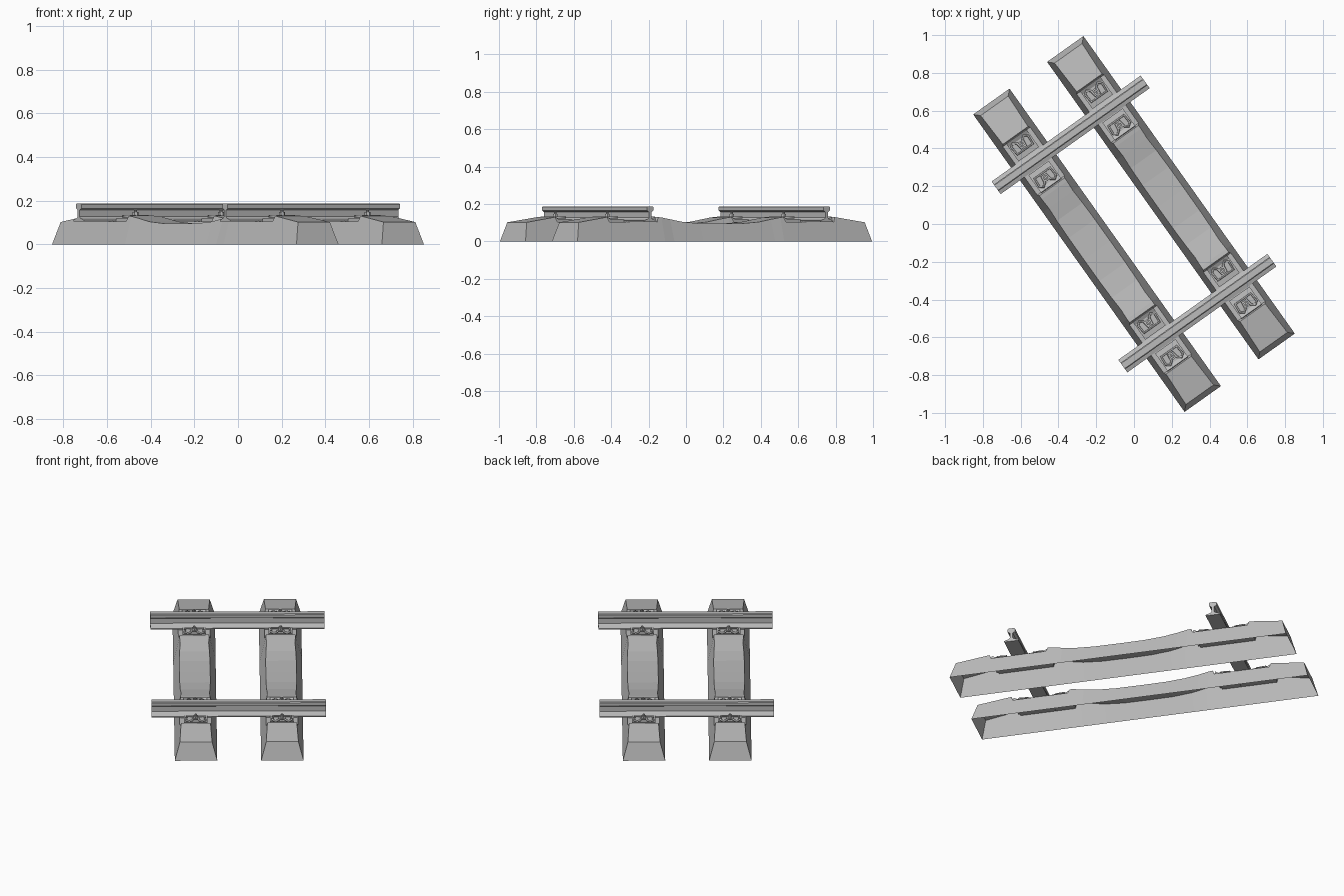
import bpy, bmesh, math
from mathutils import Matrix, Vector

cube = bpy.data.objects.get("Cube")
if cube:
    bpy.data.objects.remove(cube, do_unlink=True)

grey = bpy.data.materials.new("weathered_grey")
grey.use_nodes = True
grey.diffuse_color = (0.5, 0.5, 0.5, 1)
grey.node_tree.nodes["Principled BSDF"].inputs["Base Color"].default_value = (0.5, 0.5, 0.5, 1)

# The track is laid diagonally: local x runs along the rails, local y along the sleepers
TURN = Matrix.Rotation(math.radians(35.4), 4, 'Z')
SLEEPER_X, RAIL_Y = 0.24, 0.579


def finish(name, data, place):
    obj = bpy.data.objects.new(name, data)
    data.materials.append(grey)
    obj.matrix_world = TURN @ place
    bpy.context.collection.objects.link(obj)
    return obj


def mesh_from(bm, name):
    bmesh.ops.recalc_face_normals(bm, faces=bm.faces)
    mesh = bpy.data.meshes.new(name)
    bm.to_mesh(mesh)
    bm.free()
    return mesh


def extrude_x(name, profile, half):
    """Closed y-z profile swept along x."""
    bm = bmesh.new()
    rings = [[bm.verts.new((x, y, z)) for y, z in profile] for x in (-half, half)]
    n = len(profile)
    for i in range(n):
        j = (i + 1) % n
        bm.faces.new((rings[0][i], rings[0][j], rings[1][j], rings[1][i]))
    for ring in rings:
        bm.faces.new(ring)
    return mesh_from(bm, name)


def sleeper_mesh():
    """Tapered shell, open underneath, with a notch under each rail."""
    half = [(0, .095), (.14, .096), (.25, .104), (.33, .118), (.39, .128), (.412, .13),
            (.422, .104), (.736, .104), (.746, .13), (.938, .102)]
    stations = [(-v, z) for v, z in reversed(half[1:])] + half
    last = len(stations) - 1
    bm = bmesh.new()
    rows = []
    for i, (v, z) in enumerate(stations):
        foot = math.copysign(.966, v) if i in (0, last) else v
        top = .118 - .28 * z - (.006 if abs(v) < .35 else 0)
        rows.append([bm.verts.new(p) for p in
                     ((-.118, foot, 0), (-top, v, z), (top, v, z), (.118, foot, 0))])
    for a, b in zip(rows, rows[1:]):
        for k in range(3):
            bm.faces.new((a[k], a[k + 1], b[k + 1], b[k]))
    bm.faces.new(rows[0])
    bm.faces.new(rows[-1])
    mesh = mesh_from(bm, "sleeper")
    # An open shell: make sure the top faces upward
    if sum(p.normal.z * p.area for p in mesh.polygons) < 0:
        mesh.flip_normals()
    return mesh


def bolt_mesh():
    """Washer, hexagonal nut and threaded tip."""
    bm = bmesh.new()
    for sides, radius, low, high in ((12, .02, .128, .133), (6, .014, .133, .147), (8, .007, .147, .156)):
        bmesh.ops.create_cone(bm, cap_ends=True, segments=sides, radius1=radius, radius2=radius,
                              depth=high - low, matrix=Matrix.Translation((0, 0, (low + high) / 2)))
    return mesh_from(bm, "bolt")


def spring_curve():
    """Bent spring clip whose two loops press on the rail foot."""
    path = [(-.012, .02), (-.018, -.02), (-.036, -.034), (-.054, -.02), (-.05, .03)]
    path += [(-x, y) for x, y in reversed(path)]
    curve = bpy.data.curves.new("spring_clip", 'CURVE')
    curve.dimensions = '3D'
    curve.bevel_depth = .006
    curve.bevel_resolution = 1
    curve.use_fill_caps = True
    spline = curve.splines.new('POLY')
    spline.points.add(len(path) - 1)
    for point, (x, y) in zip(spline.points, path):
        point.co = (x, y, .128, 1)
    return curve


# Rail: wide foot, thin web, chamfered head
side = [(.041, .105), (.041, .111), (.014, .12), (.008, .127), (.008, .157),
        (.021, .165), (.021, .183), (.016, .187)]
rail_mesh = extrude_x("rail", side + [(-y, z) for y, z in reversed(side)], .484)
# Guide plate: wedge between the rail foot and the notch shoulder
plate_mesh = extrude_x("guide_plate", [(-.063, .1), (-.063, .117), (-.03, .121), (.03, .121),
                                       (.05, .132), (.056, .1)], .066)
# Rail pad under each foot
pad_mesh = extrude_x("rail_pad", [(-.045, .102), (-.045, .107), (.045, .107), (.045, .102)], .085)
sleeper, bolt, spring = sleeper_mesh(), bolt_mesh(), spring_curve()

for sx, side_name in ((-1, "right"), (1, "left")):
    finish(f"{side_name}_sleeper", sleeper, Matrix.Translation((sx * SLEEPER_X, 0, 0)))

for sy, end_name in ((-1, "front"), (1, "back")):
    finish(f"{end_name}_rail", rail_mesh, Matrix.Translation((0, sy * RAIL_Y, 0)))
    for sx in (-1, 1):
        seat = Matrix.Translation((sx * SLEEPER_X, sy * RAIL_Y, 0))
        finish(f"{end_name}_rail_pad", pad_mesh, seat)
        # One fastening on each side of the rail
        for turn in (0, math.pi):
            place = seat @ Matrix.Rotation(turn, 4, 'Z') @ Matrix.Translation((0, .108, 0))
            finish("guide_plate", plate_mesh, place)
            finish("spring_clip", spring, place @ Matrix.Rotation(math.pi, 4, 'Z'))
            finish("clip_bolt", bolt, place)
